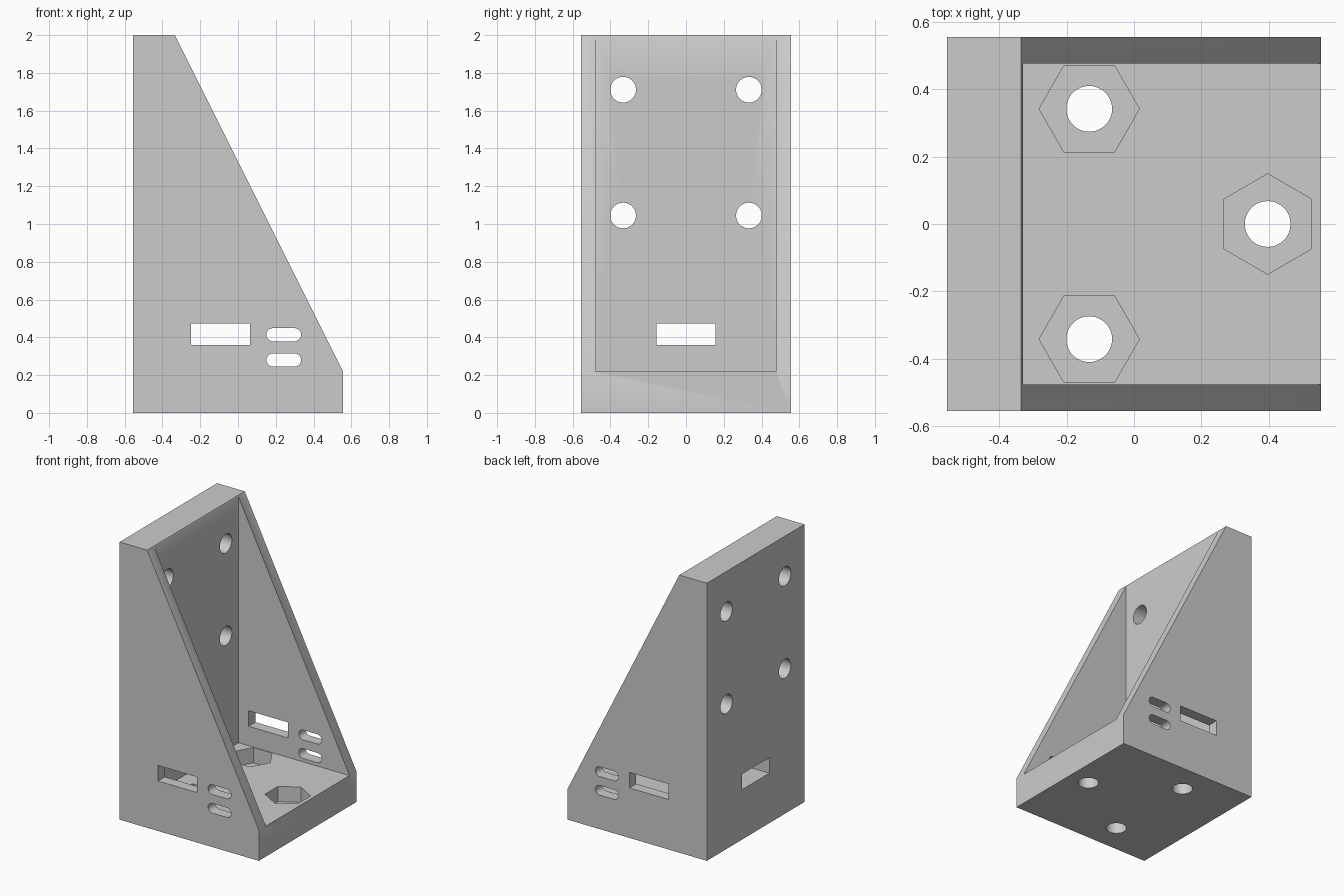
import bpy, bmesh
from math import cos, sin, pi
from mathutils import Vector

cube = bpy.data.objects.get("Cube")
if cube:
    bpy.data.objects.remove(cube, do_unlink=True)

grey = bpy.data.materials.new("plain grey")
grey.use_nodes = True
grey.diffuse_color = (0.6, 0.6, 0.6, 1)
grey.node_tree.nodes["Principled BSDF"].inputs["Base Color"].default_value = (0.6, 0.6, 0.6, 1)

HALF = 0.555      # half width and depth
BASE = 0.22       # base plate thickness
WALL = -0.33      # inner face of upright plate
PLACE = {"x": lambda a, b, t: (t, a, b),
         "y": lambda a, b, t: (a, t, b),
         "z": lambda a, b, t: (a, b, t)}


def prism(name, outline, axis, lo, hi):
    """Extrude a 2D outline along an axis from lo to hi."""
    bm = bmesh.new()
    place = PLACE[axis]
    face = bm.faces.new([bm.verts.new(place(a, b, lo)) for a, b in outline])
    top = bmesh.ops.extrude_face_region(bm, geom=[face])["geom"]
    shift = Vector(place(0, 0, hi - lo))
    bmesh.ops.translate(bm, vec=shift, verts=[g for g in top if isinstance(g, bmesh.types.BMVert)])
    bmesh.ops.recalc_face_normals(bm, faces=bm.faces)
    mesh = bpy.data.meshes.new(name)
    bm.to_mesh(mesh)
    bm.free()
    mesh.materials.append(grey)
    obj = bpy.data.objects.new(name, mesh)
    bpy.context.collection.objects.link(obj)
    return obj


def rect(a0, a1, b0, b1):
    return [(a0, b0), (a1, b0), (a1, b1), (a0, b1)]


def ring(a, b, radius, sides, turn=0.0):
    return [(a + radius * cos(turn + 2 * pi * i / sides),
             b + radius * sin(turn + 2 * pi * i / sides)) for i in range(sides)]


def slot(a0, a1, b, r, steps=10):
    """Rounded slot between a0 and a1, centred on height b."""
    pts = []
    for centre, start in ((a1 - r, -pi / 2), (a0 + r, pi / 2)):
        pts += [(centre + r * cos(start + pi * i / steps),
                 b + r * sin(start + pi * i / steps)) for i in range(steps + 1)]
    return pts


def cut(body, outline, axis, lo, hi):
    cutter = prism("cutter", outline, axis, lo, hi)
    cutter.hide_render = True
    mod = body.modifiers.new("cut", "BOOLEAN")
    mod.operation = "DIFFERENCE"
    mod.solver = "EXACT"
    mod.object = cutter
    bpy.context.view_layer.objects.active = body
    bpy.ops.object.modifier_apply(modifier=mod.name)
    bpy.data.objects.remove(cutter, do_unlink=True)


# Solid wedge with upright plate, base and gusset sides
bracket = prism("angle_bracket", [(-HALF, 0), (HALF, 0), (HALF, 0.222), (-0.335, 2), (-HALF, 2)],
                "y", -HALF, HALF)

# Open pocket between the side gussets
cut(bracket, rect(-0.477, 0.477, BASE, 3), "x", WALL, 1)

# Bolt holes and cable window in the upright plate
for y in (-0.333, 0.333):
    for z in (1.045, 1.711):
        cut(bracket, ring(y, z, 0.068, 40), "x", -1, -0.2)
cut(bracket, rect(-0.156, 0.156, 0.36, 0.472), "x", -1, -0.2)

# Window and rounded slots through both gussets
cut(bracket, rect(-0.25, 0.063, 0.36, 0.472), "y", -1, 1)
for z in (0.28, 0.414):
    cut(bracket, slot(0.15, 0.334, z, 0.035), "y", -1, 1)

# Base bolt holes with hexagonal nut recesses
for x, y, turn in ((-0.133, 0.342, 0), (-0.133, -0.342, 0), (0.397, 0, pi / 6)):
    cut(bracket, ring(x, y, 0.149, 6, turn), "z", BASE - 0.11, 0.3)
    cut(bracket, ring(x, y, 0.068, 40), "z", -1, 0.3)

# Smooth the hole walls, keep edges sharp
bpy.ops.object.select_all(action="DESELECT")
bracket.select_set(True)
bpy.context.view_layer.objects.active = bracket
bpy.ops.object.shade_smooth_by_angle(angle=pi / 6)
